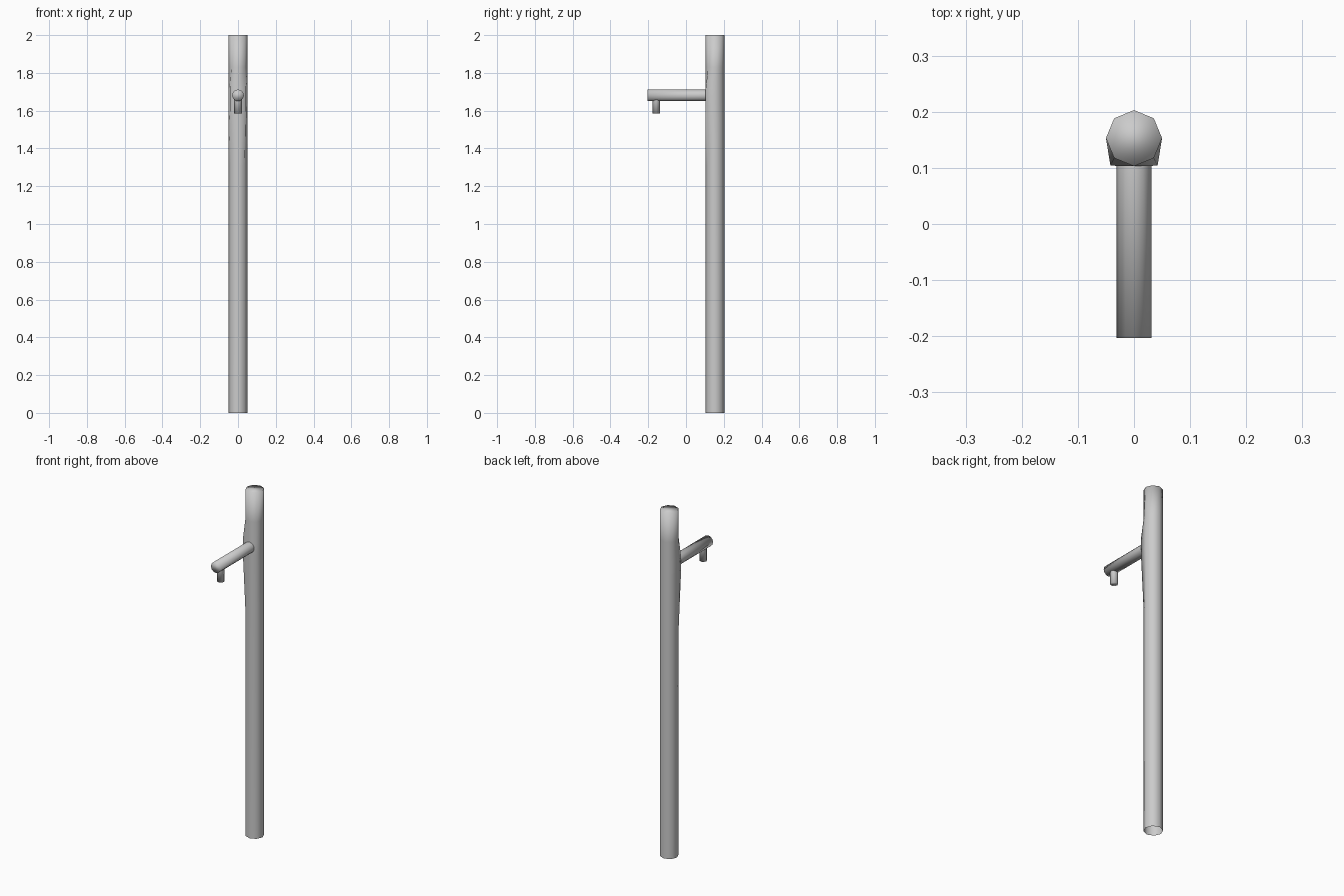
import bpy, bmesh, math
from mathutils import Vector

if "Cube" in bpy.data.objects:
    bpy.data.objects.remove(bpy.data.objects["Cube"])


def tube(name, centers, radius, u, v, sides=8, cap_start=True, cap_end=True, tweak=None):
    """Loft of regular rings along a list of centres; u and v span the ring plane."""
    bm = bmesh.new()
    u, v = Vector(u), Vector(v)
    rings = []
    for n, c in enumerate(centers):
        ring = []
        for i in range(sides):
            a = math.tau * i / sides
            p = Vector(c) + radius * (math.cos(a) * u + math.sin(a) * v)
            if tweak:
                p = tweak(n, i, p)
            ring.append(bm.verts.new(p))
        rings.append(ring)
    for r0, r1 in zip(rings, rings[1:]):
        for i in range(sides):
            j = (i + 1) % sides
            bm.faces.new((r0[i], r0[j], r1[j], r1[i]))
    if cap_start:
        bm.faces.new(rings[0][::-1])
    if cap_end:
        bm.faces.new(rings[-1])
    for f in bm.faces:
        f.smooth = True
    mesh = bpy.data.meshes.new(name)
    bm.to_mesh(mesh)
    bm.free()
    obj = bpy.data.objects.new(name, mesh)
    bpy.context.collection.objects.link(obj)
    return obj


POLE_Y = 0.153


# Front corners of the pole flare into a flat pad where the arm joins
def flare(n, i, p):
    if n in (2, 3) and i in (5, 7):
        p.x = math.copysign(0.042, p.x)
        p.y = 0.104
    return p


# Upright pole, open at the bottom
tube("pole", [(0, POLE_Y, z) for z in (0, 1.31, 1.645, 1.715, 1.83, 2.0)], 0.05,
     (1, 0, 0), (0, 1, 0), cap_start=False, tweak=flare)

# Horizontal arm, running from the pole to the front
tube("arm", [(0, 0.11, 1.681), (0, -0.203, 1.681)], 0.031,
     (0, 0, 1), (1, 0, 0), sides=12, cap_start=False)
bpy.data.objects["arm"].data.flip_normals()

# Short spout hanging below the arm tip
tube("spout", [(0, -0.157, 1.585), (0, -0.157, 1.665)], 0.02,
     (1, 0, 0), (0, 1, 0), cap_end=False)
